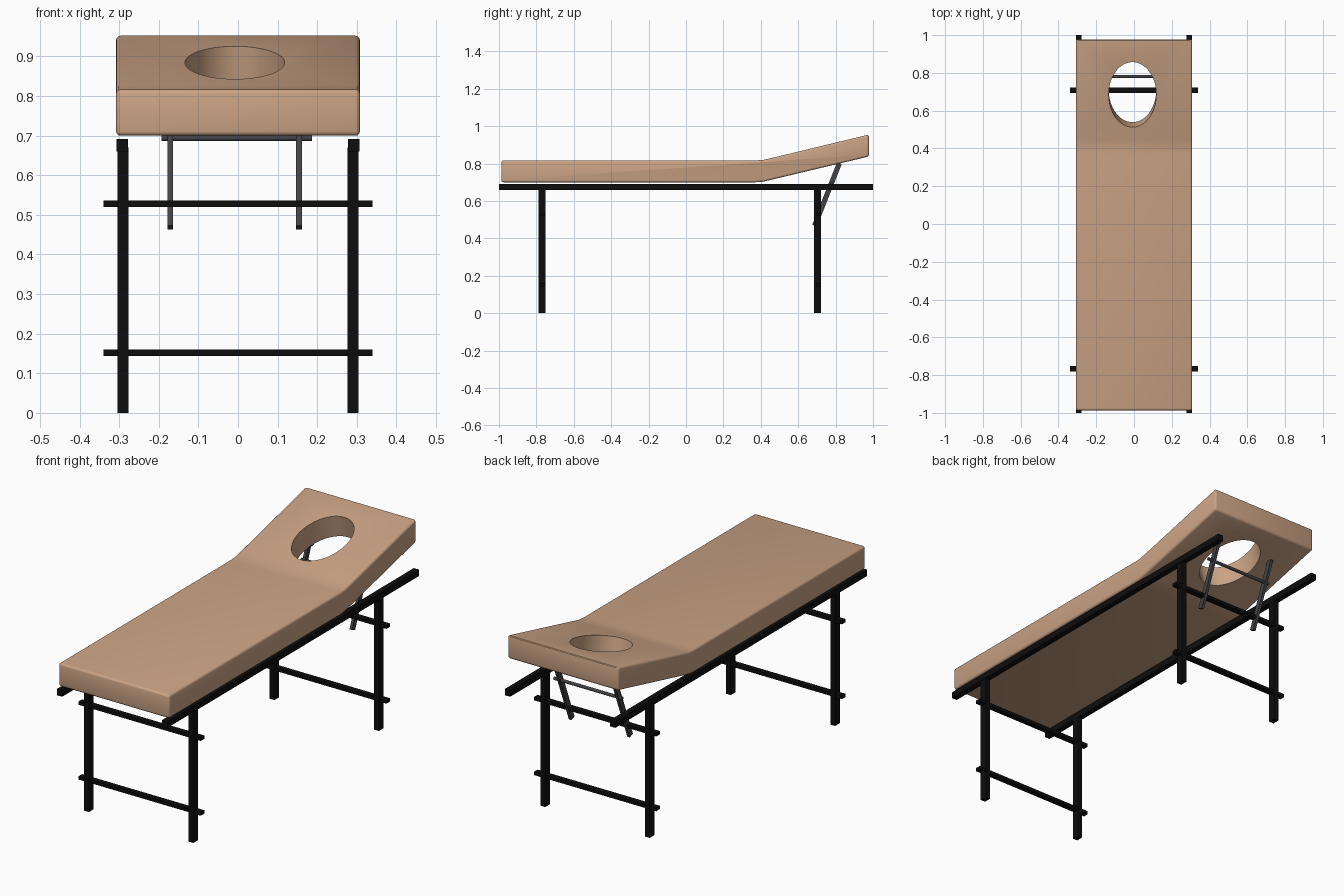
import bpy, bmesh, math
from mathutils import Matrix, Vector

if "Cube" in bpy.data.objects:
    bpy.data.objects.remove(bpy.data.objects["Cube"])


def material(name, rgb):
    m = bpy.data.materials.new(name)
    m.diffuse_color = (*rgb, 1)
    m.use_nodes = True
    m.node_tree.nodes["Principled BSDF"].inputs["Base Color"].default_value = m.diffuse_color
    return m


TAN = material("tan_vinyl", (0.60, 0.37, 0.235))
BLACK = material("black_metal", (0.004, 0.004, 0.004))
GREY = material("dark_grey_metal", (0.055, 0.055, 0.06))


def finish(name, bm, mat=None):
    bmesh.ops.recalc_face_normals(bm, faces=bm.faces)
    me = bpy.data.meshes.new(name)
    bm.to_mesh(me)
    bm.free()
    ob = bpy.data.objects.new(name, me)
    bpy.context.collection.objects.link(ob)
    if mat:
        me.materials.append(mat)
    return ob


def box(name, centre, size, mat, tilt=0.0):
    bm = bmesh.new()
    bmesh.ops.create_cube(bm, size=1, matrix=Matrix.Translation(centre)
                          @ Matrix.Rotation(tilt, 4, 'X') @ Matrix.Diagonal((*size, 1)))
    return finish(name, bm, mat)


def smooth(ob):
    bpy.ops.object.select_all(action='DESELECT')
    ob.select_set(True)
    bpy.context.view_layer.objects.active = ob
    bpy.ops.object.shade_smooth_by_angle(angle=math.radians(35))


# Mattress: side profile with raised head section, extruded across x
W = 0.308
profile = [(-0.987, 0.70), (0.37, 0.70), (0.41, 0.703), (0.45, 0.712), (0.978, 0.838),
           (0.978, 0.955), (0.45, 0.828), (0.41, 0.819), (0.37, 0.817), (-0.987, 0.817)]
bm = bmesh.new()
face = bm.faces.new([bm.verts.new((-W, y, z)) for y, z in profile])
out = bmesh.ops.extrude_face_region(bm, geom=[face])
bmesh.ops.translate(bm, vec=(2 * W, 0, 0),
                    verts=[v for v in out["geom"] if isinstance(v, bmesh.types.BMVert)])
bmesh.ops.recalc_face_normals(bm, faces=bm.faces)
sharp = [e for e in bm.edges if e.calc_face_angle() > math.radians(40)]
bmesh.ops.bevel(bm, geom=sharp, offset=0.011, segments=3, profile=0.5, affect='EDGES')
mattress = finish("mattress", bm, TAN)

# Oval face opening cut square to the raised section
slope = math.atan2(0.127, 0.528)
bm = bmesh.new()
bmesh.ops.create_cone(bm, cap_ends=True, segments=64, radius1=1, radius2=1, depth=0.5,
                      matrix=Matrix.Translation((-0.008, 0.685, 0.884))
                      @ Matrix.Rotation(slope, 4, 'X') @ Matrix.Diagonal((0.126, 0.177, 1, 1)))
cutter = finish("face_hole_cutter", bm, TAN)
mod = mattress.modifiers.new("face_hole", 'BOOLEAN')
mod.operation, mod.solver, mod.object = 'DIFFERENCE', 'EXACT', cutter
bpy.context.view_layer.objects.active = mattress
bpy.ops.object.modifier_apply(modifier=mod.name)
bpy.data.objects.remove(cutter)
smooth(mattress)

# Side rails and legs
for side, s in (("left", -1), ("right", 1)):
    box(f"{side}_rail", (s * 0.2925, 0, 0.676), (0.029, 2.0, 0.032), BLACK)
    for end, y in (("foot", -0.77), ("head", 0.704)):
        box(f"{side}_{end}_leg", (s * 0.2905, y, 0.335), (0.027, 0.038, 0.67), BLACK)

# Crossbars between the legs
for end, y in (("foot", -0.767), ("head", 0.708)):
    for level, z in (("lower", 0.152), ("upper", 0.528)):
        box(f"{end}_{level}_crossbar", (0, y, z), (0.68, 0.028, 0.017), BLACK)

# Headrest support struts, leaning toward the head end
low, high = Vector((0, 0.688, 0.468)), Vector((0, 0.820, 0.802))
d = high - low
for side, x in (("left", -0.171), ("right", 0.154)):
    mid = (low + high) / 2 + Vector((x, 0, 0))
    box(f"{side}_headrest_strut", mid, (0.014, 0.027, d.length), GREY, -math.atan2(d.y, d.z))

# Rod joining the struts
bm = bmesh.new()
bmesh.ops.create_cone(bm, cap_ends=True, segments=16, radius1=0.008, radius2=0.008, depth=0.38,
                      matrix=Matrix.Translation((-0.003, 0.780, 0.694))
                      @ Matrix.Rotation(math.pi / 2, 4, 'Y'))
smooth(finish("headrest_rod", bm, GREY))
